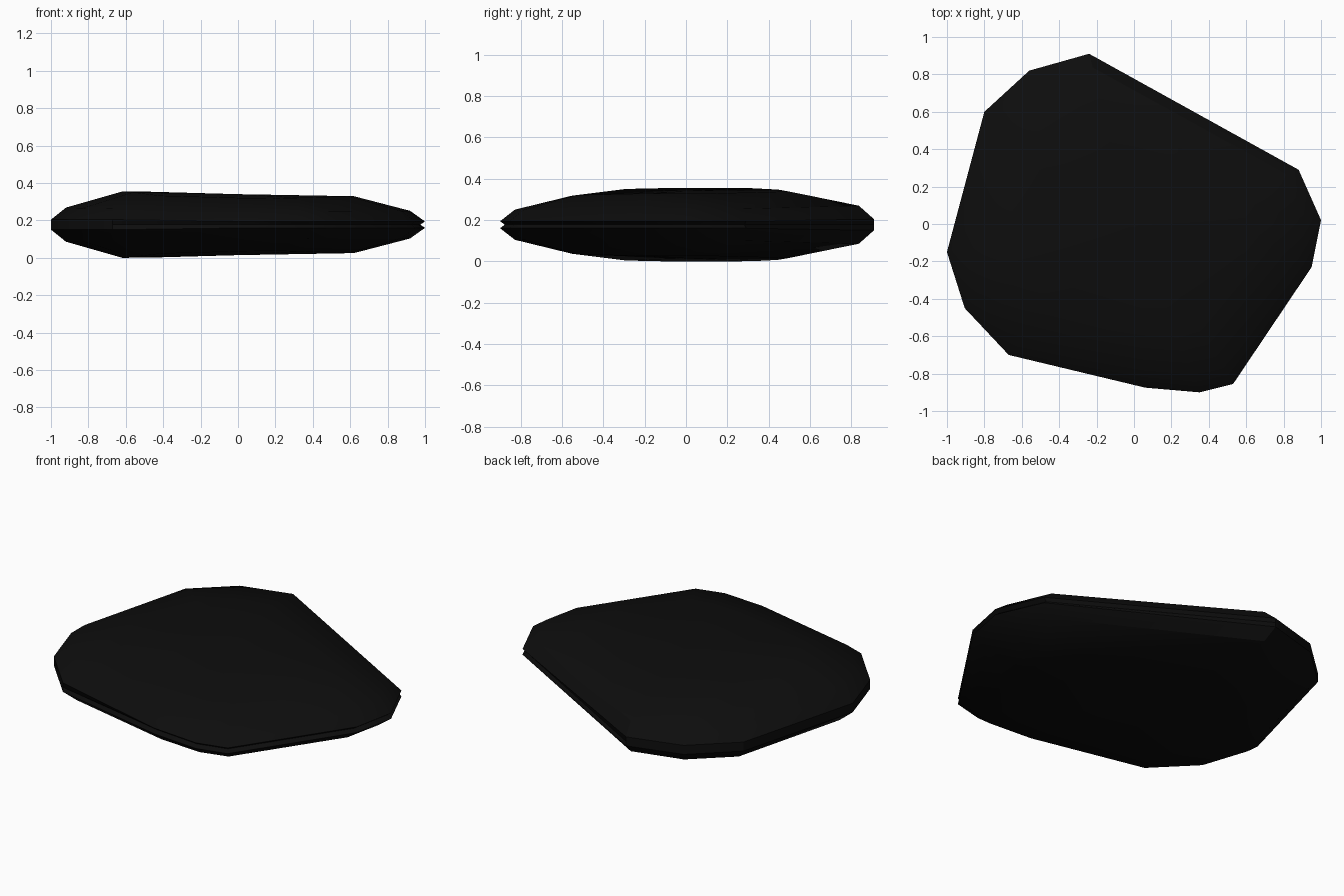
import bpy, bmesh, math

cube = bpy.data.objects.get("Cube")
if cube:
    bpy.data.objects.remove(cube, do_unlink=True)

MID = 0.183

# Rim of the slab, counter-clockwise from above
OUTLINE = [(-0.24, 0.91), (-0.56, 0.82), (-0.80, 0.60), (-1.0, -0.15),
           (-0.905, -0.45), (-0.67, -0.70), (0.06, -0.875), (0.35, -0.90),
           (0.53, -0.855), (0.95, -0.23), (1.0, 0.02), (0.88, 0.29)]


def groove(x, y):
    s = 0.975 if x > 0 else 1.0
    return x * s, y * s, MID


def rim(x, y):
    return x, y, 0.20 if x > 0 else 0.21


def shoulder(x, y):
    x, y = x * 0.92, y * 0.92
    return x, y, 0.266 - 0.01 * x + 0.008 * y


def crown(x, y):
    # Thick at the left and back, thinner toward the right and front
    x, y = x * 0.62, y * 0.58 - 0.03
    fall = min(max((x + 0.5) / 0.55, 0), 1) * 0.025
    return x, y, 0.36 - max(fall, 0.125 * max(0, -0.26 - y))


def flipped(p):
    return p[0], p[1], 2 * MID - p[2]


# Stack the rings from bottom to top
upper = [[f(*p) for p in OUTLINE] for f in (rim, shoulder, crown)]
lower = [[flipped(p) for p in ring] for ring in reversed(upper)]
rings = lower + [[groove(*p) for p in OUTLINE]] + upper

bm = bmesh.new()
loops = [[bm.verts.new(p) for p in ring] for ring in rings]
n = len(OUTLINE)
for a, b in zip(loops, loops[1:]):
    for i in range(n):
        j = (i + 1) % n
        bm.faces.new((a[i], a[j], b[j], b[i]))

# Close both sides with shallow fans
for loop, z in ((loops[0], 0.02), (loops[-1], 0.346)):
    centre = bm.verts.new((0, 0, z))
    for i in range(n):
        bm.faces.new((loop[i], loop[(i + 1) % n], centre))
bmesh.ops.recalc_face_normals(bm, faces=bm.faces)

# Rest the slab on the ground
base = min(v.co.z for v in bm.verts)
for v in bm.verts:
    v.co.z -= base

mesh = bpy.data.meshes.new("flat_stone")
bm.to_mesh(mesh)
bm.free()
stone = bpy.data.objects.new("flat_stone", mesh)
bpy.context.collection.objects.link(stone)

# Near-black stone colour
mat = bpy.data.materials.new("near_black")
mat.use_nodes = True
colour = (0.004, 0.004, 0.004, 1)
mat.diffuse_color = colour
bsdf = next(k for k in mat.node_tree.nodes if k.type == "BSDF_PRINCIPLED")
bsdf.inputs["Base Color"].default_value = colour
mesh.materials.append(mat)

bpy.context.view_layer.objects.active = stone
stone.select_set(True)
bpy.ops.object.shade_smooth_by_angle(angle=math.radians(30))
